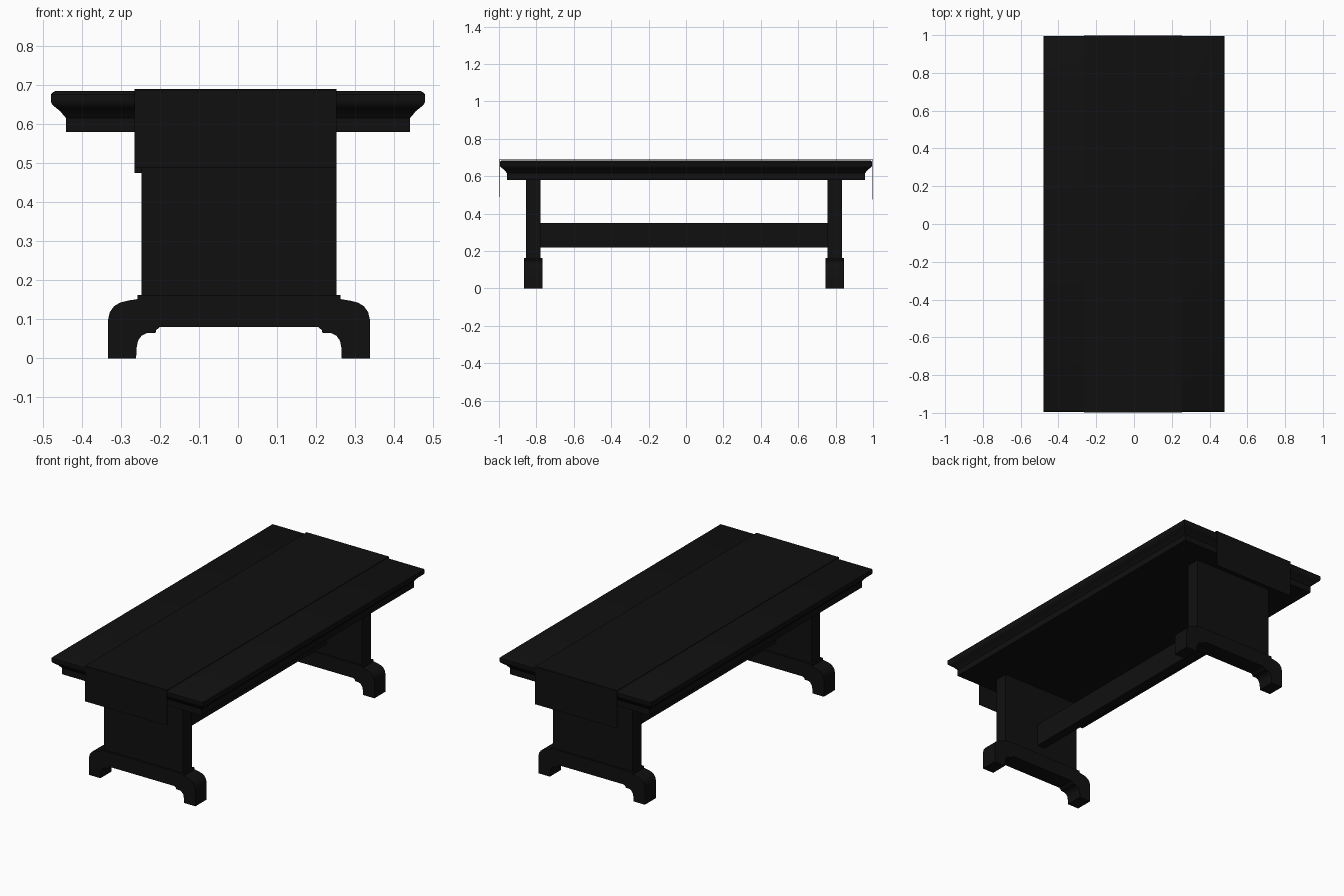
import bpy, bmesh

if "Cube" in bpy.data.objects:
    bpy.data.objects.remove(bpy.data.objects["Cube"])

black = bpy.data.materials.new("black_wood")
black.diffuse_color = (0.005, 0.005, 0.005, 1)
black.use_nodes = True
black.node_tree.nodes["Principled BSDF"].inputs["Base Color"].default_value = black.diffuse_color


def finish(name, bm, smooth=True):
    bmesh.ops.recalc_face_normals(bm, faces=bm.faces)
    mesh = bpy.data.meshes.new(name)
    bm.to_mesh(mesh)
    bm.free()
    mesh.materials.append(black)
    ob = bpy.data.objects.new(name, mesh)
    bpy.context.collection.objects.link(ob)
    if smooth:
        bpy.ops.object.select_all(action='DESELECT')
        ob.select_set(True)
        bpy.context.view_layer.objects.active = ob
        bpy.ops.object.shade_smooth_by_angle()
    return ob


def box(name, x0, x1, y0, y1, z0, z1):
    bm = bmesh.new()
    bmesh.ops.create_cube(bm, size=1)
    for v in bm.verts:
        v.co = ((x0 + x1) / 2 + v.co.x * (x1 - x0),
                (y0 + y1) / 2 + v.co.y * (y1 - y0),
                (z0 + z1) / 2 + v.co.z * (z1 - z0))
    return finish(name, bm, False)


# Moulded table top: one edge profile (inset, height) swept round a rectangle
edge = [(0.038, 0.58), (0.038, 0.616), (0.032, 0.623), (0.024, 0.633), (0.013, 0.642),
        (0.003, 0.65), (0, 0.656), (0, 0.677), (0.003, 0.681), (0.01, 0.685)]
bm = bmesh.new()
rings = [[bm.verts.new((sx * (0.479 - d), sy * (0.995 - d), z))
          for sx, sy in ((-1, -1), (1, -1), (1, 1), (-1, 1))] for d, z in edge]
for a, b in zip(rings, rings[1:]):
    for i in range(4):
        j = (i + 1) % 4
        bm.faces.new((a[i], a[j], b[j], b[i]))
bm.faces.new(rings[0])
bm.faces.new(rings[-1])
finish("table_top", bm)

# Thin runner draped over both ends
bm = bmesh.new()
path = [(-0.999, 0.488), (-0.999, 0.688), (-0.997, 0.69), (0.997, 0.69), (0.999, 0.688), (0.999, 0.475)]
rows = [[bm.verts.new((x, y, z)) for x in (-0.265, 0.253)] for y, z in path]
for a, b in zip(rows, rows[1:]):
    bm.faces.new((a[0], a[1], b[1], b[0]))
runner = finish("table_runner", bm, False)
solid = runner.modifiers.new("cloth", 'SOLIDIFY')
solid.thickness = 0.003
solid.offset = -1

# Trestle ends: upright panel on an arched foot with curved ends
CX = 0.0025
half = [(0.2605, 0.163), (0.2605, 0.152), (0.285, 0.148), (0.305, 0.143), (0.32, 0.134),
        (0.331, 0.119), (0.3355, 0.1), (0.3355, 0), (0.2635, 0), (0.263, 0.025),
        (0.259, 0.045), (0.25, 0.058), (0.236, 0.065), (0.214, 0.065), (0.212, 0.073),
        (0.203, 0.08)]
outline = half + [(-x, z) for x, z in reversed(half)]
for end, y in (("front", -0.816), ("back", 0.796)):
    box(end + "_leg_panel", CX - 0.2505, CX + 0.2505, y - 0.039, y + 0.039, 0.15, 0.585)
    bm = bmesh.new()
    face = bm.faces.new([bm.verts.new((CX + x, y - 0.05, z)) for x, z in outline])
    ext = bmesh.ops.extrude_face_region(bm, geom=[face])["geom"]
    bmesh.ops.translate(bm, vec=(0, 0.1, 0),
                        verts=[g for g in ext if isinstance(g, bmesh.types.BMVert)])
    finish(end + "_foot", bm)

# Stretcher beam between the trestles
box("stretcher", CX - 0.025, CX + 0.025, -0.79, 0.77, 0.22, 0.35)
